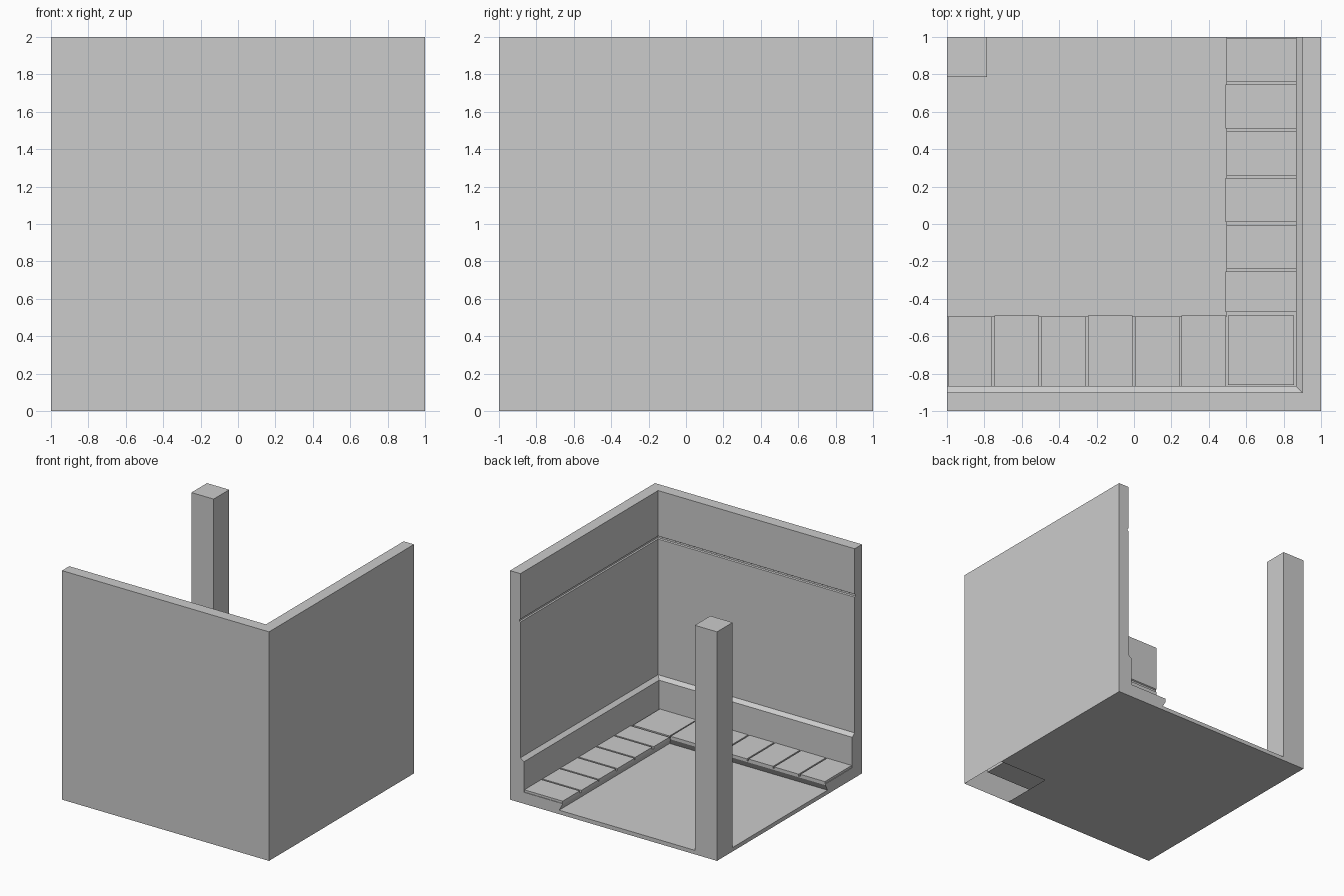
import bpy, bmesh

if "Cube" in bpy.data.objects:
    bpy.data.objects.remove(bpy.data.objects["Cube"])


def finish(bm, name, recalc=True):
    if recalc:
        bmesh.ops.recalc_face_normals(bm, faces=bm.faces)
    me = bpy.data.meshes.new(name)
    bm.to_mesh(me)
    bm.free()
    ob = bpy.data.objects.new(name, me)
    bpy.context.collection.objects.link(ob)
    return ob


def box(name, x0, x1, y0, y1, z0, z1):
    bm = bmesh.new()
    bmesh.ops.create_cube(bm, size=1)
    for v in bm.verts:
        v.co = ((x0 + x1) / 2 + v.co.x * (x1 - x0),
                (y0 + y1) / 2 + v.co.y * (y1 - y0),
                (z0 + z1) / 2 + v.co.z * (z1 - z0))
    return finish(bm, name)


FLOOR = 0.035
CURB = 0.475   # distance of the curb foot from the outer wall face

# Wall section (distance in from outer face, height), mitred round the corner
profile = [(0, 0), (0, 2), (0.1, 2), (0.1, 1.603), (0.09, 1.597),
           (0.09, 1.583), (0.1, 1.577), (0.1, 0.392), (0.135, 0.367),
           (0.135, 0.1), (0.505, 0.1), (0.505, 0.09), (CURB, FLOOR), (CURB, 0)]
bm = bmesh.new()
rows = []
for d, z in profile:
    rows.append([bm.verts.new(p) for p in
                 ((1 - d, 1, z), (1 - d, d - 1, z), (-1, d - 1, z))])
for a, b in zip(rows[:-2], rows[1:-1]):
    for i in range(2):
        bm.faces.new((a[i], a[i + 1], b[i + 1], b[i]))
for i in (0, 2):
    bm.faces.new([r[i] for r in rows])
finish(bm, "walls_and_curb")

# Undersides of the two curbs, open below the corner
bm = bmesh.new()
e = 1 - CURB
for x0, x1, y0, y1 in ((e, 1, -e, 1), (-1, e, -1, -e)):
    bm.faces.new([bm.verts.new(p) for p in
                  ((x0, y0, 0), (x0, y1, 0), (x1, y1, 0), (x1, y0, 0))])
finish(bm, "curb_underside", recalc=False)

# Floor and corner post
box("floor", -1, e, -e, 1, 0, FLOOR)
box("corner_post", -1, -0.785, 0.785, 1, FLOOR, 2)

# Paving tiles along both curbs
for i in range(6):
    t1 = 0.995 - 0.25 * i
    t0 = t1 - (0.235 if i < 5 else 0.215)
    edge = 0.495 if i % 2 == 0 else 0.49
    box(f"side_tile_{i + 1}", edge, 0.865, t0, t1, 0.1, 0.12)
    s0 = -0.995 + 0.25 * i
    box(f"front_tile_{i + 1}", s0, s0 + 0.237, -0.865, -edge, 0.1, 0.12)
box("corner_tile", 0.502, 0.855, -0.86, -0.49, 0.1, 0.12)
